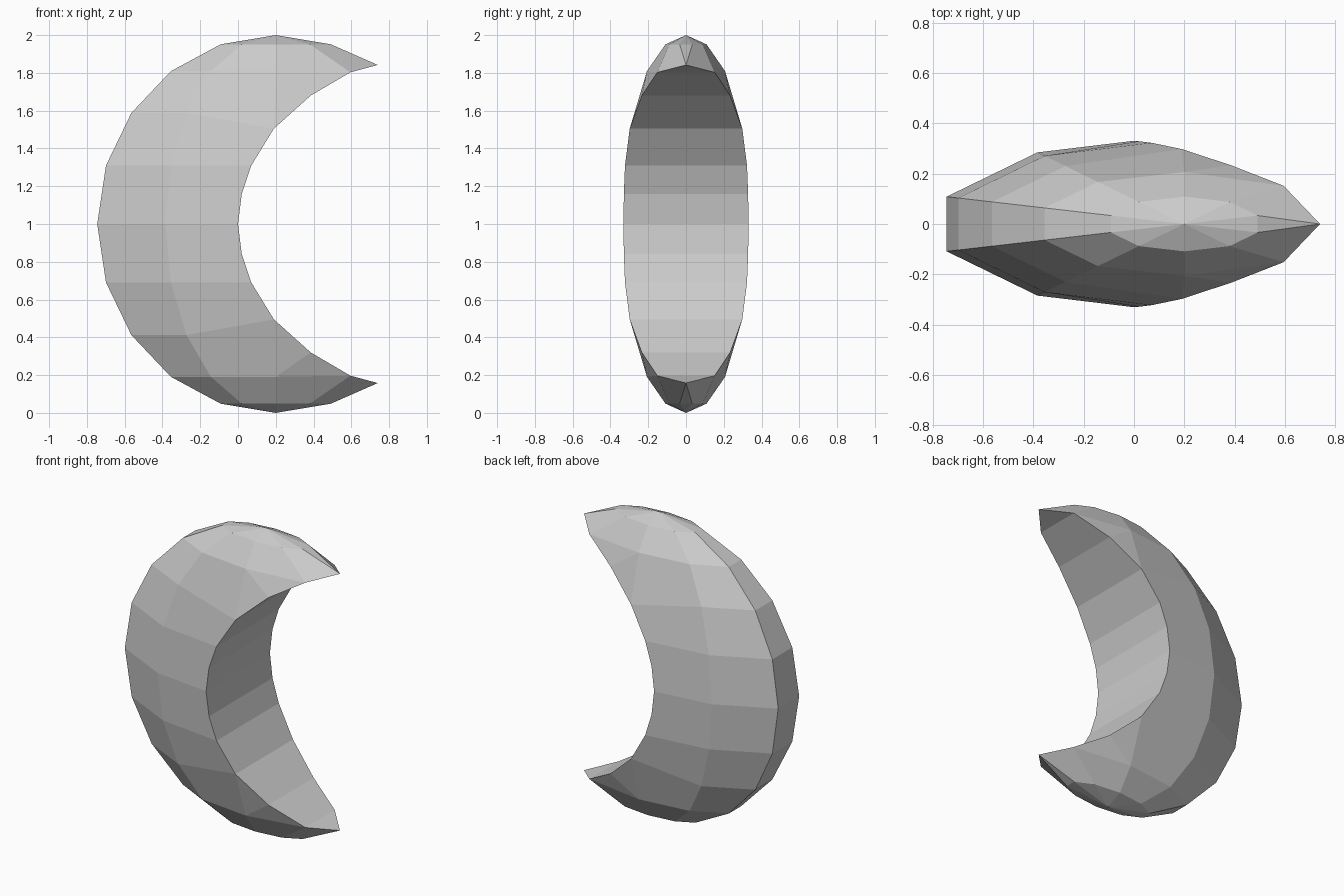
import bpy, bmesh
from math import sin, cos, radians

if "Cube" in bpy.data.objects:
    bpy.data.objects.remove(bpy.data.objects["Cube"])

RX, RY, CX = 0.994, 0.352, 0.20      # stretched sphere, 10 segments x 10 rings

bm = bmesh.new()


def ball(level, lon):
    """Point on the outer ball: level 0 = middle, 5 = pole."""
    r, a = cos(radians(18 * level)), radians(lon)
    return bm.verts.new((CX - RX * r * cos(a), RY * r * sin(a), sin(radians(18 * level))))


def centre(v):
    """Twin of a vertex on the y = 0 plane."""
    return bm.verts.new((v.co.x, 0, v.co.z))


# Outer ball: upper back quarter, columns run from the spine to the hollow
cols = [[ball(k, 18), ball(k, 54)] for k in range(5)]
cols = [[centre(c[0])] + c for c in cols]
side3 = ball(3, 90)
ring4 = cols[4] + [ball(4, 90), ball(4, 126), ball(4, 162)]
ring4.append(centre(ring4[-1]))
pole = bm.verts.new((CX, 0, 1))

# Rim of the hollow and the pointed horn
rim = [bm.verts.new(p) for p in [(0, .331, 0), (.02, .329, .16), (.07, .323, .309),
                                 (.19, .298, .505), (.385, .234, .68), (.595, .152, .803)]]
mid = [centre(v) for v in rim]
tip = bm.verts.new((.74, 0, .842))

faces = []
for a, b in zip(cols, cols[1:]):
    for i in range(2):
        faces.append([a[i], a[i + 1], b[i + 1], b[i]])
faces += [[cols[0][2], rim[0], rim[1], rim[2], cols[1][2]],
          [cols[1][2], rim[2], rim[3], cols[2][2]],
          [cols[2][2], rim[3], side3, cols[3][2]],
          [rim[3], rim[4], side3],
          [rim[4], rim[5], side3],
          [cols[3][2], side3, ring4[3], ring4[2]],
          [side3, rim[5], ring4[4], ring4[3]],
          [rim[5], tip, ring4[5], ring4[4]],
          [tip, ring4[6], ring4[5]],
          [rim[5], mid[5], tip]]
faces += [[a, b, pole] for a, b in zip(ring4, ring4[1:])]
# Hollow inner face
faces += [[rim[i], mid[i], mid[i + 1], rim[i + 1]] for i in range(5)]
for f in faces:
    bm.faces.new(f)

# Mirror to the front and to the lower half
for axis in (1, 2):
    geom = bmesh.ops.duplicate(bm, geom=bm.verts[:] + bm.edges[:] + bm.faces[:])["geom"]
    for v in geom:
        if isinstance(v, bmesh.types.BMVert):
            v.co[axis] *= -1
    bmesh.ops.remove_doubles(bm, verts=bm.verts[:], dist=1e-4)
bmesh.ops.dissolve_limit(bm, angle_limit=radians(0.2), verts=bm.verts[:], edges=bm.edges[:])
bmesh.ops.recalc_face_normals(bm, faces=bm.faces[:])
bmesh.ops.translate(bm, verts=bm.verts[:], vec=(0, 0, 1))

mesh = bpy.data.meshes.new("crescent_moon")
bm.to_mesh(mesh)
bm.free()
bpy.context.collection.objects.link(bpy.data.objects.new("crescent_moon", mesh))
